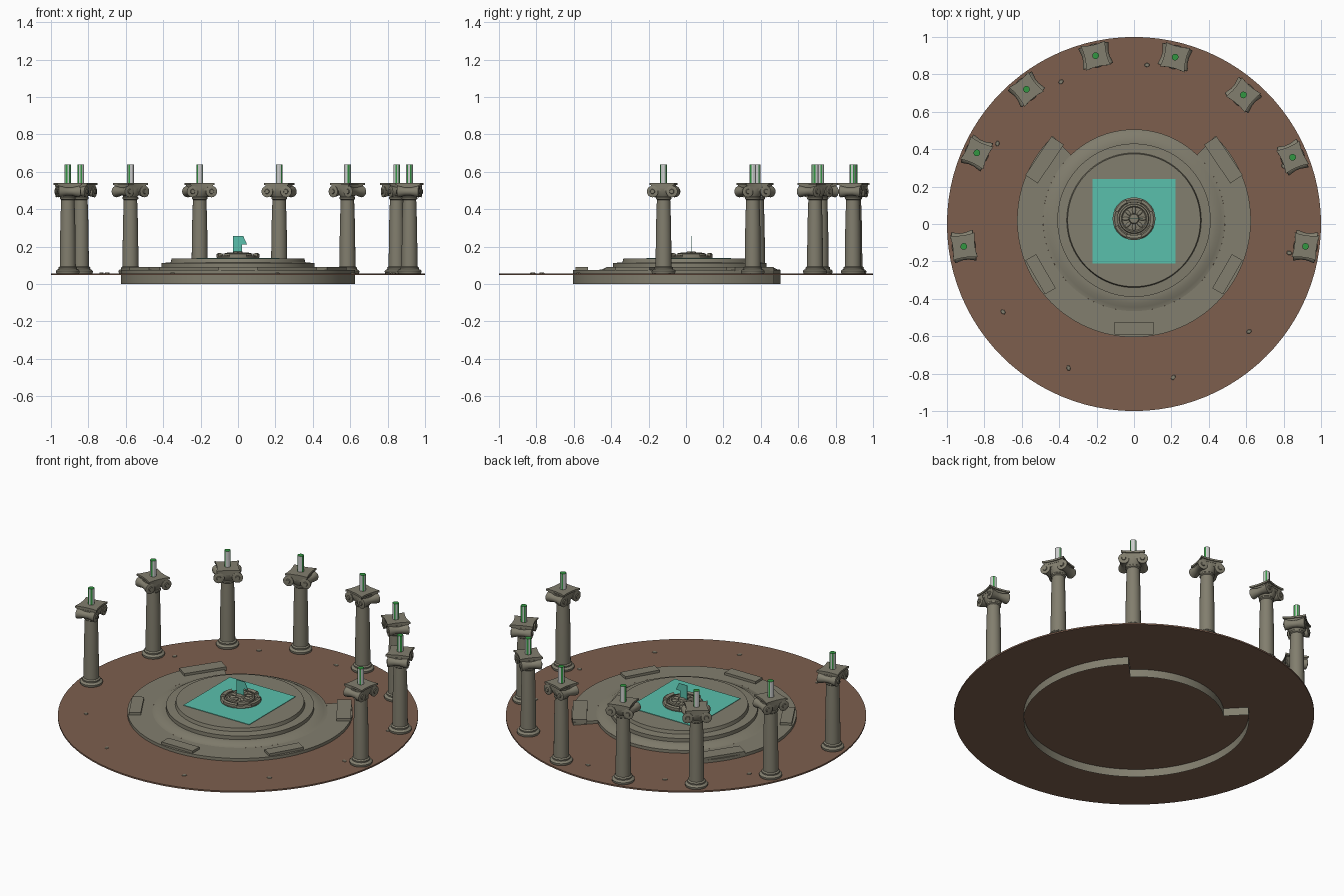
import bpy, bmesh, math
from math import sin, cos, pi, radians
from mathutils import Matrix, Vector

if "Cube" in bpy.data.objects:
    bpy.data.objects.remove(bpy.data.objects["Cube"])

CY = 0.02          # centre of the stepped platform in y
GROUND = 0.057


def mat(name, rgb):
    m = bpy.data.materials.new(name)
    m.diffuse_color = (*rgb, 1)
    m.use_nodes = True
    m.node_tree.nodes["Principled BSDF"].inputs["Base Color"].default_value = m.diffuse_color
    return m


STONE = mat("stone", (0.223, 0.209, 0.156))
EARTH = mat("brown_earth", (0.205, 0.114, 0.076))
TEAL = mat("teal_water", (0.102, 0.527, 0.413))
GREEN = mat("green_glow", (0.032, 0.305, 0.053))
PALE = mat("pale_grey", (0.62, 0.62, 0.62))


def lathe(bm, prof, a0=0, a1=360, n=64, M=Matrix()):
    """Revolve (radius, z) points about z, over a full or partial turn."""
    full = abs(a1 - a0) >= 360
    cols = []
    for i in range(n if full else n + 1):
        a = radians(a0 + (a1 - a0) * i / n)
        cols.append([bm.verts.new(M @ Vector((r * cos(a), r * sin(a), z))) for r, z in prof])
    for i in range(n):
        p, q = cols[i], cols[(i + 1) % len(cols)]
        for j in range(len(prof) - 1):
            bm.faces.new((p[j], q[j], q[j + 1], p[j + 1]))
    return cols


def box(bm, size, M):
    bmesh.ops.create_cube(bm, size=1, matrix=M @ Matrix.Diagonal((*size, 1)))


def finish(bm, name, *mats, loc=(0, 0, 0), rot=0, smooth=True, weld=True):
    if weld:
        bmesh.ops.remove_doubles(bm, verts=bm.verts, dist=1e-5)
        bmesh.ops.dissolve_degenerate(bm, edges=bm.edges, dist=1e-6)
    me = bpy.data.meshes.new(name)
    bm.to_mesh(me)
    bm.free()
    for m in mats:
        me.materials.append(m)
    ob = bpy.data.objects.new(name, me)
    bpy.context.collection.objects.link(ob)
    ob.location = loc
    ob.rotation_euler.z = rot
    if smooth:
        bpy.ops.object.select_all(action='DESELECT')
        ob.select_set(True)
        bpy.context.view_layer.objects.active = ob
        bpy.ops.object.shade_smooth_by_angle(angle=radians(32))
    return ob


# Round earth floor
bm = bmesh.new()
lathe(bm, [(0, 0.048), (1, 0.048), (1, GROUND), (0, GROUND)], n=96)
finish(bm, "earth_floor", EARTH)

# Outer terrace: open at the back and hollow below, with end walls
bm = bmesh.new()
ends = lathe(bm, [(0.625, 0), (0.625, 0.075), (0.486, 0.075)], 134, 406, 72)
for c, flip in ((ends[0], False), (ends[-1], True)):
    low = bm.verts.new((c[2].co.x, c[2].co.y, 0))
    f = [c[0], c[1], c[2], low]
    bm.faces.new(f[::-1] if flip else f)
finish(bm, "outer_terrace", STONE, loc=(0, CY, 0))

# Wall below the steps where the terrace is open
bm = bmesh.new()
lathe(bm, [(0.486, 0), (0.486, 0.075)], 46, 134, 24)
finish(bm, "back_wall", STONE, loc=(0, CY, 0))

# Circular steps
bm = bmesh.new()
lathe(bm, [(0.486, 0.075), (0.465, 0.079), (0.445, 0.09), (0.41, 0.09), (0.41, 0.112),
           (0.36, 0.115), (0.355, 0.135), (0, 0.135)], n=80)
finish(bm, "round_steps", STONE, loc=(0, CY, 0))

# Low bench slabs on the terrace
bm = bmesh.new()
for a, length, depth in ((270, 0.21, 0.066), (210, 0.21, 0.066), (330, 0.21, 0.066),
                         (146, 0.25, 0.08), (34, 0.25, 0.08)):
    M = Matrix.Rotation(radians(a), 4, 'Z') @ Matrix.Translation((0.577, 0, 0.079))
    box(bm, (depth, length, 0.022), M)
finish(bm, "bench_slabs", STONE, loc=(0, CY, 0), smooth=False)

# Square water sheet
bm = bmesh.new()
box(bm, (0.445, 0.45, 0.003), Matrix.Translation((0, 0.015, 0.1375)))
finish(bm, "water_sheet", TEAL, smooth=False)

# Central pedestal: moulded ring, raised arcs and a petal rosette
bm = bmesh.new()
lathe(bm, [(0.112, 0.135), (0.114, 0.143), (0.108, 0.150), (0.094, 0.152), (0.088, 0.146),
           (0.080, 0.148), (0.077, 0.162), (0.068, 0.165), (0.062, 0.158), (0.028, 0.160),
           (0.024, 0.172), (0, 0.175)], n=40)
for k in range(4):
    c = lathe(bm, [(0.114, 0.145), (0.114, 0.160), (0.104, 0.166), (0.088, 0.160), (0.088, 0.145)],
              k * 90 - 24, k * 90 + 24, 10)
    bm.faces.new(c[0])
    bm.faces.new(c[-1][::-1])
for k in range(8):
    M = Matrix.Rotation(k * pi / 4, 4, 'Z') @ Matrix.Translation((0.045, 0, 0.160))
    bmesh.ops.create_uvsphere(bm, u_segments=8, v_segments=6, radius=1,
                              matrix=M @ Matrix.Diagonal((0.022, 0.010, 0.009, 1)))
finish(bm, "rosette_pedestal", STONE, loc=(0, 0.028, 0))

# Thin upright water plate with a notch
bm = bmesh.new()
pts = [(-0.028, 0.165), (0.022, 0.165), (0.022, 0.212), (0.048, 0.212), (0.028, 0.256), (-0.028, 0.256)]
f = bm.faces.new([bm.verts.new((x, 0, z)) for x, z in pts])
ext = bmesh.ops.extrude_face_region(bm, geom=[f])["geom"]
bmesh.ops.translate(bm, verts=[v for v in ext if isinstance(v, bmesh.types.BMVert)], vec=(0, 0.002, 0))
bmesh.ops.recalc_face_normals(bm, faces=bm.faces)
finish(bm, "water_plate", TEAL, loc=(0, 0.027, 0), smooth=False)


def abacus(bm, half, dip, z0, z1):
    """Square slab with hollowed sides."""
    ring = []
    for k in range(4):
        for j in range(6):
            t = -1 + 2 * j / 6
            p = Vector((half - dip * (1 - t * t), half * t, 0))
            ring.append(Matrix.Rotation(k * pi / 2, 3, 'Z') @ p)
    lo = [bm.verts.new((p.x, p.y, z0)) for p in ring]
    hi = [bm.verts.new((p.x, p.y, z1)) for p in ring]
    n = len(ring)
    for i in range(n):
        bm.faces.new((lo[i], lo[(i + 1) % n], hi[(i + 1) % n], hi[i]))
    bm.faces.new(hi)
    bm.faces.new(lo[::-1])


# Column: base, tapering shaft, neck and scrolled capital (local x points outward)
bm = bmesh.new()
lathe(bm, [(0.060, GROUND - 0.004), (0.064, 0.063), (0.064, 0.070), (0.057, 0.077), (0.050, 0.079),
           (0.051, 0.088), (0.043, 0.094), (0.042, 0.20), (0.040, 0.33), (0.036, 0.45),
           (0.042, 0.455), (0.042, 0.463), (0.038, 0.467), (0.052, 0.49), (0.054, 0.51)], n=24)
box(bm, (0.104, 0.11, 0.022), Matrix.Translation((0, 0, 0.511)))
for s in (-1, 1):
    M = Matrix.Translation((0, s * 0.052, 0.494)) @ Matrix.Rotation(pi / 2, 4, 'Y')
    lathe(bm, [(0, -0.064), (0.011, -0.064), (0.013, -0.059), (0.024, -0.059), (0.031, -0.057),
               (0.029, -0.045), (0.021, -0.015), (0.021, 0.015), (0.029, 0.045), (0.031, 0.057),
               (0.024, 0.059), (0.013, 0.059), (0.011, 0.064), (0, 0.064)], n=18, M=M)
abacus(bm, 0.060, 0.007, 0.520, 0.530)
abacus(bm, 0.067, 0.008, 0.530, 0.541)
column = finish(bm, "column_1", STONE)

# Light stub on each column: pale inner, outer and mid-side strips, green between
bm = bmesh.new()
bmesh.ops.create_cone(bm, cap_ends=True, segments=12, radius1=0.018, radius2=0.018, depth=0.10,
                      matrix=Matrix.Translation((0, 0, 0.588)) @ Matrix.Rotation(radians(15), 4, 'Z'))
for f in bm.faces:
    f.normal_update()
    radial = abs(f.normal.x)
    f.material_index = 1 if abs(f.normal.z) < 0.5 and (radial > 0.6 or radial < 0.2) else 0
stub = finish(bm, "light_stub_1", GREEN, PALE, smooth=False)

# Arc of eight columns
spots = [(-0.91, -0.12), (-0.84, 0.38), (-0.575, 0.72), (-0.205, 0.90),
         (0.22, 0.892), (0.585, 0.69), (0.848, 0.357), (0.917, -0.12)]
for i, (x, y) in enumerate(spots):
    for src, name in ((column, "column"), (stub, "light_stub")):
        ob = src
        if i:
            ob = src.copy()
            ob.name = f"{name}_{i + 1}"
            bpy.context.collection.objects.link(ob)
        ob.location = (x, y, 0)
        ob.rotation_euler.z = math.atan2(y, x)

# Flat pebbles scattered on the floor
bm = bmesh.new()
for i, (x, y) in enumerate([(0.07, 0.85), (-0.39, 0.76), (-0.73, 0.43), (0.80, 0.31), (0.83, -0.155),
                            (0.615, -0.575), (0.21, -0.82), (-0.35, -0.77), (-0.70, -0.47)]):
    M = Matrix.Translation((x, y, GROUND + 0.001)) @ Matrix.Rotation(i * 0.7, 4, 'Z') @ Matrix.Diagonal((1, 0.75, 1, 1))
    bmesh.ops.create_cone(bm, cap_ends=True, segments=6, radius1=0.016, radius2=0.013, depth=0.004, matrix=M)
finish(bm, "pebbles", STONE, smooth=False)
